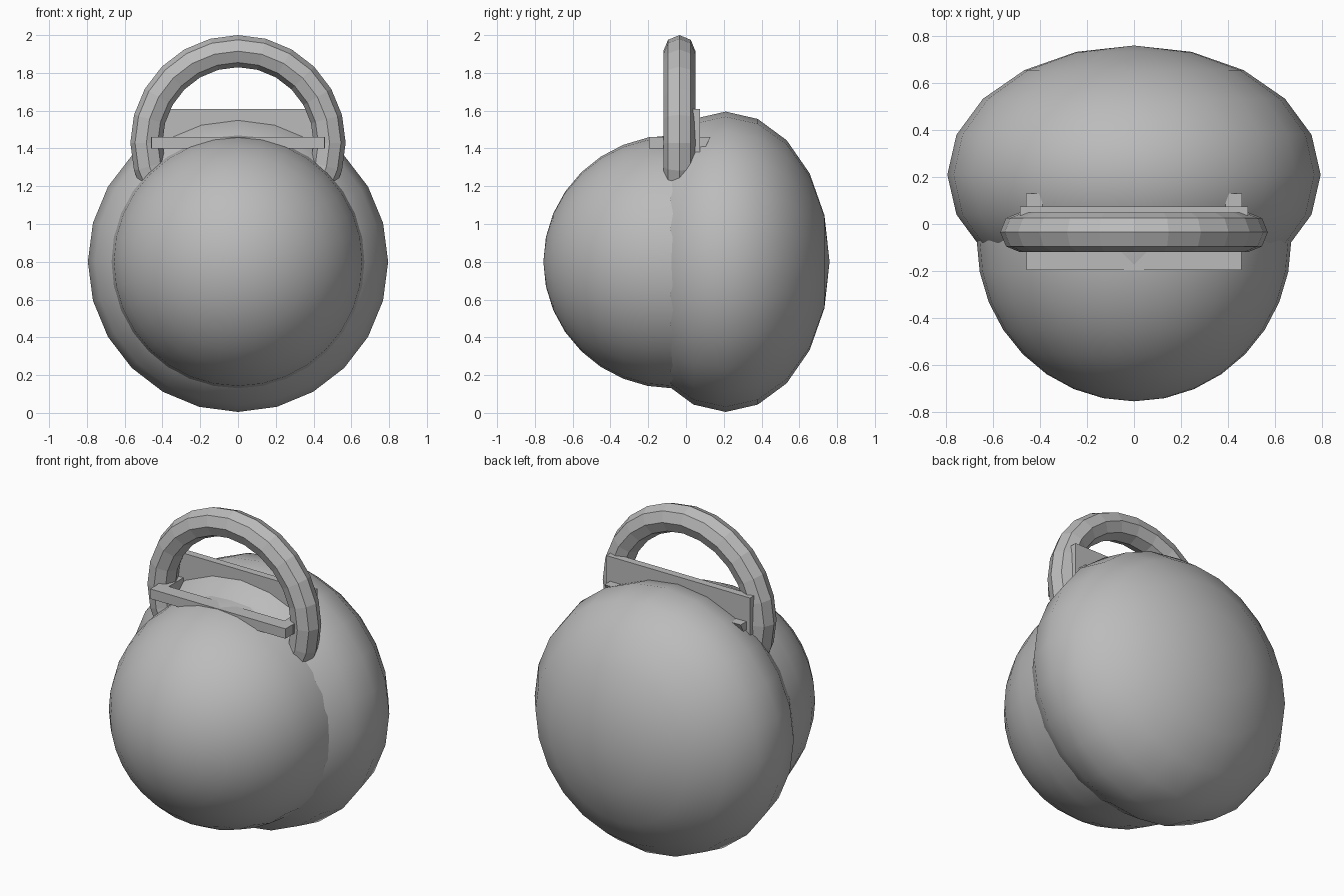
import bpy, math
from math import sin, cos, pi
from mathutils import Matrix

if "Cube" in bpy.data.objects:
    bpy.data.objects.remove(bpy.data.objects["Cube"], do_unlink=True)

grey = bpy.data.materials.new("plain grey")
grey.use_nodes = True
colour = (0.5, 0.5, 0.5, 1)
grey.diffuse_color = colour
grey.node_tree.nodes["Principled BSDF"].inputs["Base Color"].default_value = colour


def finish(obj, name, smooth=None):
    obj.name = obj.data.name = name
    obj.data.materials.append(grey)
    if smooth:
        bpy.ops.object.shade_smooth_by_angle(angle=math.radians(smooth))
    return obj


def apply(obj, matrix):
    obj.data.transform(matrix)
    obj.matrix_world = Matrix()


def ball(name, segments, rings, radius, depth, y):
    """Ball whose poles lie along the y axis."""
    bpy.ops.mesh.primitive_uv_sphere_add(segments=segments, ring_count=rings, radius=1)
    obj = bpy.context.object
    place = Matrix.Translation((0, y, 0.8)) @ Matrix.Diagonal((radius, depth, radius, 1))
    apply(obj, place @ Matrix.Rotation(pi / 2, 4, 'X'))
    return finish(obj, name, 60)


def box(name, low, high):
    bpy.ops.mesh.primitive_cube_add(size=1)
    obj = bpy.context.object
    centre = [(a + b) / 2 for a, b in zip(low, high)]
    size = [b - a for a, b in zip(low, high)]
    apply(obj, Matrix.Translation(centre) @ Matrix.Diagonal((*size, 1)))
    return finish(obj, name)


# Flattened rear body
ball("rear_body", 24, 10, 0.795, 0.55, 0.21)

# Front dome, the half of a ball in front of the seam
dome = ball("front_dome", 32, 16, 0.67, 0.685, -0.07)
import bmesh
bm = bmesh.new()
bm.from_mesh(dome.data)
bmesh.ops.delete(bm, geom=[v for v in bm.verts if v.co.y > -0.06], context='VERTS')
bm.to_mesh(dome.data)
bm.free()

# Ring handle with an eight-sided section, sunk into the body
bpy.ops.mesh.primitive_torus_add(major_segments=24, minor_segments=8,
                                 major_radius=0.485, minor_radius=0.085)
handle = bpy.context.object
apply(handle, Matrix.Translation((0, -0.035, 1.43)) @ Matrix.Rotation(pi / 2, 4, 'X'))
finish(handle, "ring_handle")

# Upright plate behind the handle and flat bar in front of it
box("back_plate", (-0.485, 0.03, 1.38), (0.485, 0.075, 1.61))
box("front_bar", (-0.457, -0.195, 1.4), (0.457, -0.11, 1.46))

# Pegs running back from the bar through the handle, tapered at the tip
for side, x in (("left", 0.425), ("right", -0.425)):
    peg = box(side + "_peg", (x - 0.035, -0.12, 1.4), (x + 0.035, 0.13, 1.46))
    for v in peg.data.vertices:
        if v.co.y > 0 and v.co.z < 1.43:
            v.co.y -= 0.025
            v.co.z += 0.01
